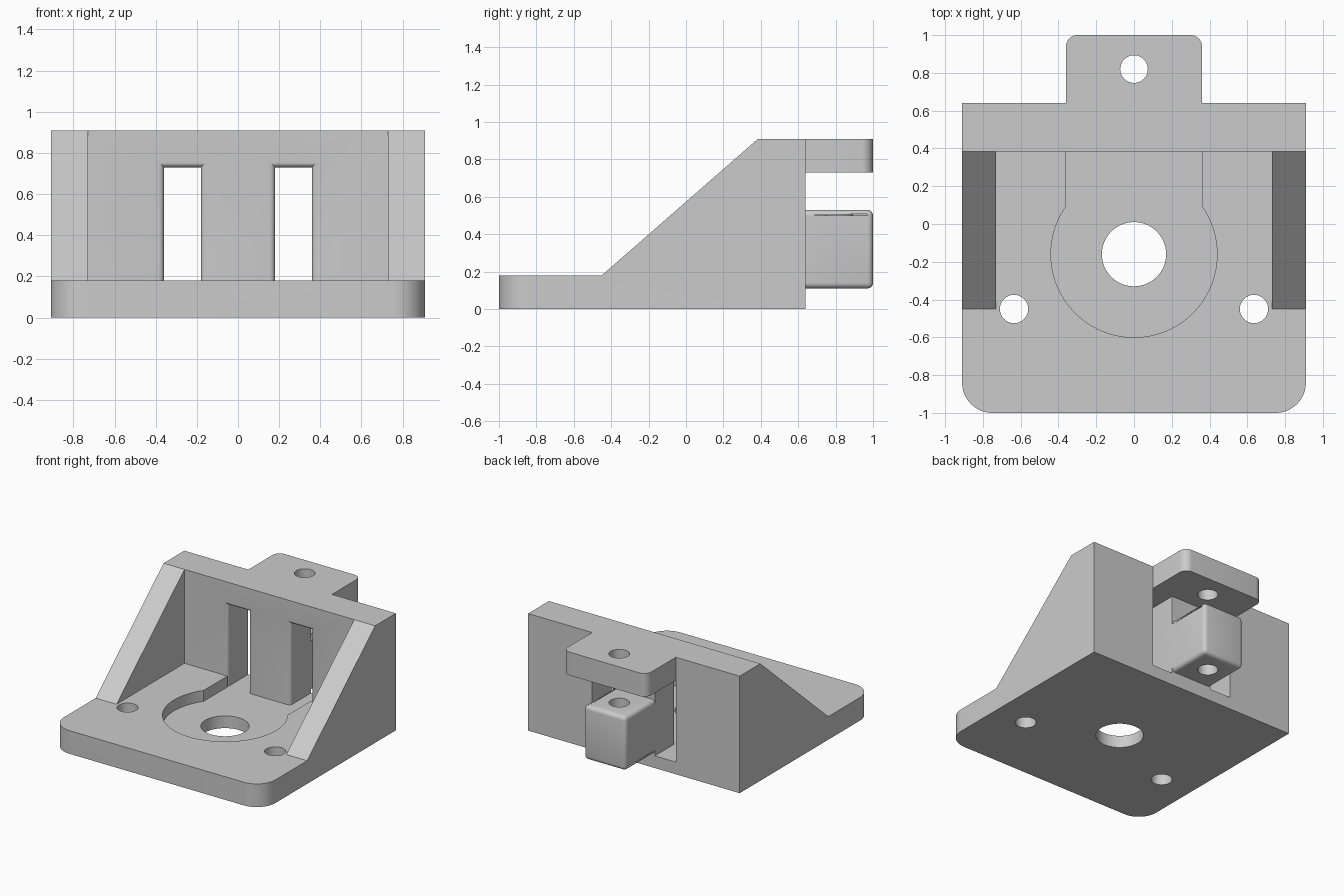
import bpy, bmesh, math
from mathutils import Matrix

if "Cube" in bpy.data.objects:
    bpy.data.objects.remove(bpy.data.objects["Cube"], do_unlink=True)

grey = bpy.data.materials.new("plain_grey")
grey.use_nodes = True
GREY = (0.6, 0.6, 0.6, 1)
grey.diffuse_color = GREY
grey.node_tree.nodes["Principled BSDF"].inputs["Base Color"].default_value = GREY

W = 0.91        # half width
TOP = 0.91      # wall height
BASE = 0.18     # base thickness
FLOOR = 0.095   # recess floor height
WALL = 0.385    # wall front
BACK = 0.64     # wall back


def finish(name, bm):
    bmesh.ops.recalc_face_normals(bm, faces=bm.faces)
    mesh = bpy.data.meshes.new(name)
    bm.to_mesh(mesh)
    bm.free()
    mesh.materials.append(grey)
    obj = bpy.data.objects.new(name, mesh)
    bpy.context.collection.objects.link(obj)
    return obj


def loft(rings):
    """Closed bmesh through a list of matching point rings."""
    bm = bmesh.new()
    loops = [[bm.verts.new(p) for p in ring] for ring in rings]
    n = len(loops[0])
    for a, b in zip(loops, loops[1:]):
        for i in range(n):
            j = (i + 1) % n
            bm.faces.new((a[i], a[j], b[j], b[i]))
    bm.faces.new(loops[0])
    bm.faces.new(loops[-1])
    return bm


def rect(x0, x1, y, z0, z1):
    return [(x0, y, z0), (x1, y, z0), (x1, y, z1), (x0, y, z1)]


def box(x0, x1, y0, y1, z0, z1):
    return loft([rect(x0, x1, y0, z0, z1), rect(x0, x1, y1, z0, z1)])


def round_edges(bm, rule, radius, segments):
    edges = [e for e in bm.edges if rule(*[v.co for v in e.verts])]
    bmesh.ops.bevel(bm, geom=edges, offset=radius, segments=segments,
                    profile=0.5, affect='EDGES')


def cylinder(x, y, z0, z1, r, sides=48):
    bm = bmesh.new()
    bmesh.ops.create_cone(bm, cap_ends=True, segments=sides, radius1=r, radius2=r,
                          depth=z1 - z0,
                          matrix=Matrix.Translation((x, y, (z0 + z1) / 2)))
    return bm


def combine(target, bm, operation, name):
    tool = finish(name, bm)
    tool.hide_render = True
    mod = target.modifiers.new(name, 'BOOLEAN')
    mod.object, mod.operation, mod.solver = tool, operation, 'EXACT'
    bpy.context.view_layer.objects.active = target
    bpy.ops.object.modifier_apply(modifier=name)
    bpy.data.objects.remove(tool, do_unlink=True)


# Body: side profile of base, sloped gussets and back wall, front corners rounded
profile = [(-1, 0), (BACK, 0), (BACK, TOP), (WALL, TOP), (-0.45, BASE), (-1, BASE)]
bm = loft([[(x, y, z) for y, z in profile] for x in (-W, W)])
round_edges(bm, lambda a, b: a.y < -0.99 and b.y < -0.99 and abs(a.z - b.z) > 0.1, 0.16, 12)
bracket = finish("mounting_bracket", bm)

# Hollow between the gussets
combine(bracket, box(-0.73, 0.73, -1.2, WALL, BASE, 1.2), 'DIFFERENCE', "hollow")

# Back tab with rounded outer corners
bm = box(-0.36, 0.36, 0.58, 1, 0.73, TOP)
round_edges(bm, lambda a, b: a.y > 0.99 and b.y > 0.99 and abs(a.z - b.z) > 0.1, 0.06, 8)
combine(bracket, bm, 'UNION', "back_tab")

# Lower block, softened all round
bm = box(-0.18, 0.18, 0.5, 1, 0.11, 0.53)
round_edges(bm, lambda a, b: max(a.y, b.y) > 0.99, 0.03, 5)
combine(bracket, bm, 'UNION', "lower_block")

# Round recess and the channel leading to the wall
combine(bracket, cylinder(0, -0.16, FLOOR, 0.35, 0.44, 96), 'DIFFERENCE', "recess")
combine(bracket, box(-0.36, 0.36, -0.16, WALL, FLOOR, 0.35), 'DIFFERENCE', "channel")

# Two wall windows with rounded front rims
R = 0.027
for side, (x0, x1) in (("right", (-0.36, -0.18)), ("left", (0.18, 0.36))):
    rings = []
    for i in range(7):
        t = math.pi / 2 * i / 6
        flare = R * (1 - math.sin(t))
        rings.append(rect(x0 - flare, x1 + flare, WALL + R * (1 - math.cos(t)),
                          FLOOR, 0.73 + flare))
    rings.insert(0, rect(x0 - R, x1 + R, WALL - 0.002, FLOOR + 0, 0.73 + R))
    rings.append(rect(x0, x1, 0.7, FLOOR, 0.73))
    combine(bracket, loft(rings), 'DIFFERENCE', side + "_window")

# Through holes: centre, two base screws, and tab with lower block
combine(bracket, cylinder(0, -0.16, -0.1, 0.3, 0.17, 64), 'DIFFERENCE', "centre_hole")
for x in (-0.635, 0.635):
    combine(bracket, cylinder(x, -0.45, -0.1, 0.3, 0.075), 'DIFFERENCE', "screw_hole")
combine(bracket, cylinder(0, 0.82, 0.05, 1.1, 0.073), 'DIFFERENCE', "tab_hole")

# One clean grey slot and smooth curved faces
bracket.data.materials.clear()
bracket.data.materials.append(grey)
for face in bracket.data.polygons:
    face.material_index = 0
bpy.ops.object.select_all(action='DESELECT')
bracket.select_set(True)
bpy.context.view_layer.objects.active = bracket
bpy.ops.object.shade_smooth_by_angle(angle=math.radians(30))
